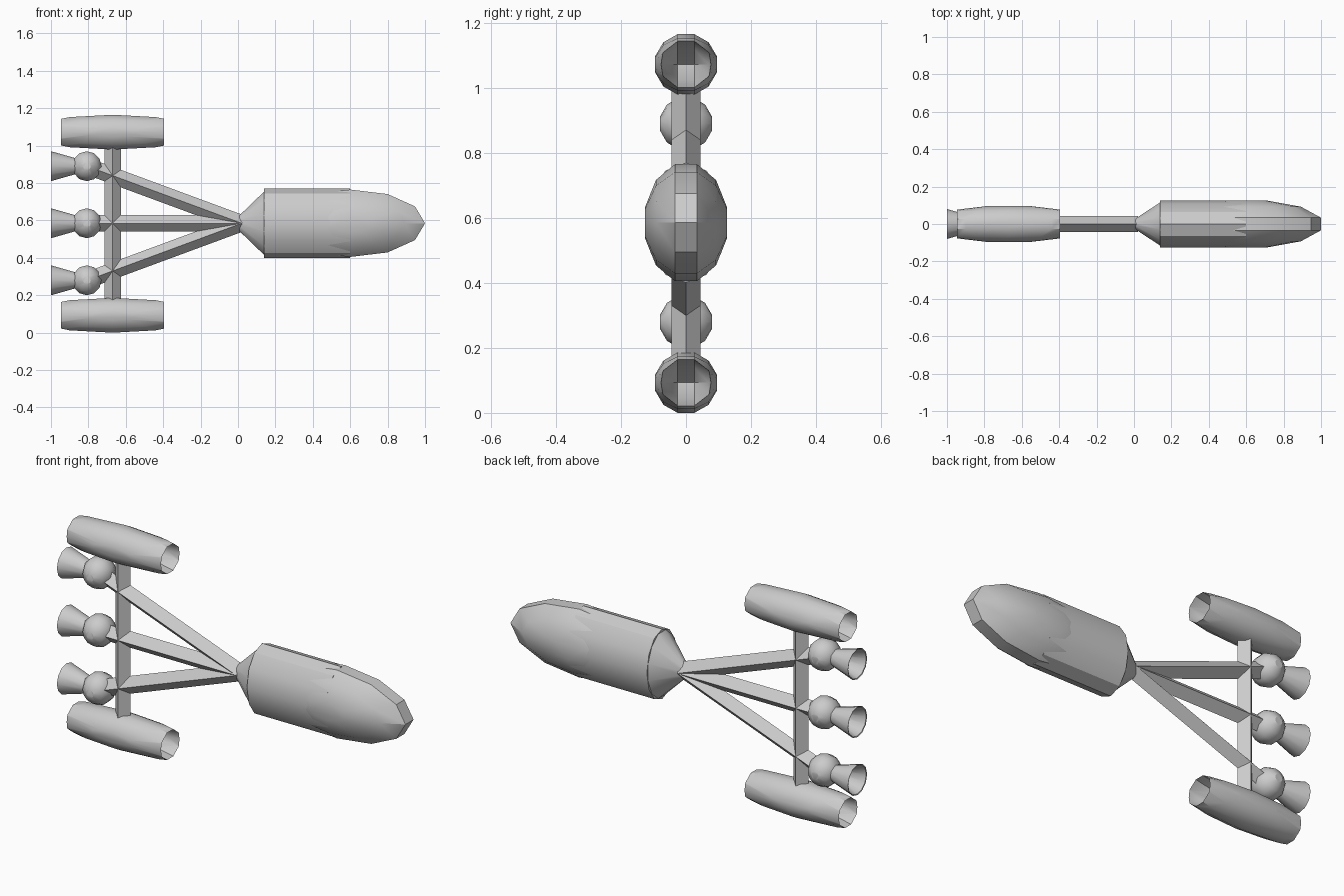
import bpy, bmesh
from math import sin, cos, pi, radians
from mathutils import Matrix, Vector

cube = bpy.data.objects.get("Cube")
if cube:
    bpy.data.objects.remove(cube)

grey = bpy.data.materials.new("hull_grey")
grey.use_nodes = True
grey.diffuse_color = (0.6, 0.6, 0.6, 1)
grey.node_tree.nodes["Principled BSDF"].inputs["Base Color"].default_value = (0.6, 0.6, 0.6, 1)

MID = 0.585          # height of the centre line
SPAR_X = -0.67       # cross spar position
AXIS_X = Matrix.Rotation(pi / 2, 4, 'Y')
AXIS_Y = Matrix.Rotation(-pi / 2, 4, 'X')


def lathe(profile, sides=12, phase=0.0, caps=True):
    """Rings of (radius, height) joined along local z."""
    bm = bmesh.new()
    rings = []
    for r, h in profile:
        angles = [2 * pi * (i + phase) / sides for i in range(sides)]
        rings.append([bm.verts.new((r * cos(a), r * sin(a), h)) for a in angles])
    for low, high in zip(rings, rings[1:]):
        for i in range(sides):
            j = (i + 1) % sides
            bm.faces.new((low[i], low[j], high[j], high[i]))
    if caps:
        bm.faces.new(rings[0])
        bm.faces.new(rings[-1])
    bmesh.ops.recalc_face_normals(bm, faces=bm.faces)
    return bm


def ball(half):
    """Faceted ellipsoid with poles on y, reaching the given half sizes."""
    angles = [radians(15 + 30 * k) for k in range(6)]
    bm = lathe([(sin(a), -cos(a)) for a in angles])
    bm.transform(AXIS_Y)
    bm.transform(Matrix.Diagonal([h / cos(radians(15)) for h in half]).to_4x4())
    return bm


def finish(name, bm, location=(0, 0, 0)):
    bm.transform(Matrix.Translation(location))
    mesh = bpy.data.meshes.new(name)
    bm.to_mesh(mesh)
    bm.free()
    mesh.materials.append(grey)
    obj = bpy.data.objects.new(name, mesh)
    bpy.context.collection.objects.link(obj)
    bpy.ops.object.select_all(action='DESELECT')
    obj.select_set(True)
    bpy.context.view_layer.objects.active = obj
    bpy.ops.object.shade_smooth_by_angle(angle=radians(31))
    return obj


def beam(name, start, end):
    """Diamond-section bar between two points."""
    start, end = Vector(start), Vector(end)
    d = end - start
    bm = lathe([(0.044, 0), (0.044, d.length)], 4)
    bm.transform(d.to_track_quat('Z', 'Y').to_matrix().to_4x4())
    finish(name, bm, start)


# Oval hull: straight body, rear cone and rounded nose
oval = Matrix.Diagonal((1, 0.126, 0.185, 1))
for name, profile, phase in (
        ("hull_body", [(1, 0.14), (1, 0.6)], 0),
        ("hull_tail_cone", [(0.22, 0.005), (0.95, 0.14)], 0.5)):
    bm = lathe(profile, 12, phase)
    bm.transform(oval @ AXIS_X)
    finish(name, bm, (0, 0, MID))
finish("hull_nose", ball((0.4, 0.126, 0.18)), (0.6, 0, MID))

# Cross spar
beam("cross_spar", (SPAR_X, 0, 0.15), (SPAR_X, 0, 1.02))

# Struts, each ending in a tank and a hollow nozzle
for label, side in (("lower", -1), ("middle", 0), ("upper", 1)):
    z = MID + 0.305 * side
    beam(label + "_strut", (0.02, 0, MID), (-0.76, 0, MID + 0.288 * side))
    finish(label + "_engine_tank", ball((0.078, 0.08, 0.08)), (-0.808, 0, z))
    bm = lathe([(0.025, -0.87), (0.075, -0.998), (0.08, -1.0), (0.043, -0.87)])
    bm.transform(AXIS_X)
    finish(label + "_engine_nozzle", bm, (0, 0, z))

# Long pods whose tips are folded inward to make hollow ends
RIM = 0.275
for label, z in (("lower", 0.093), ("upper", 1.072)):
    bm = ball((0.46, 0.095, 0.093))
    for s in (-1, 1):
        bmesh.ops.bisect_plane(bm, geom=bm.verts[:] + bm.edges[:] + bm.faces[:],
                               plane_co=(s * RIM, 0, 0), plane_no=(s, 0, 0))
        for v in bm.verts:
            if v.co.x * s > RIM:
                v.co.x = s * (2 * RIM) - v.co.x
    finish(label + "_pod", bm, (SPAR_X, 0, z))
